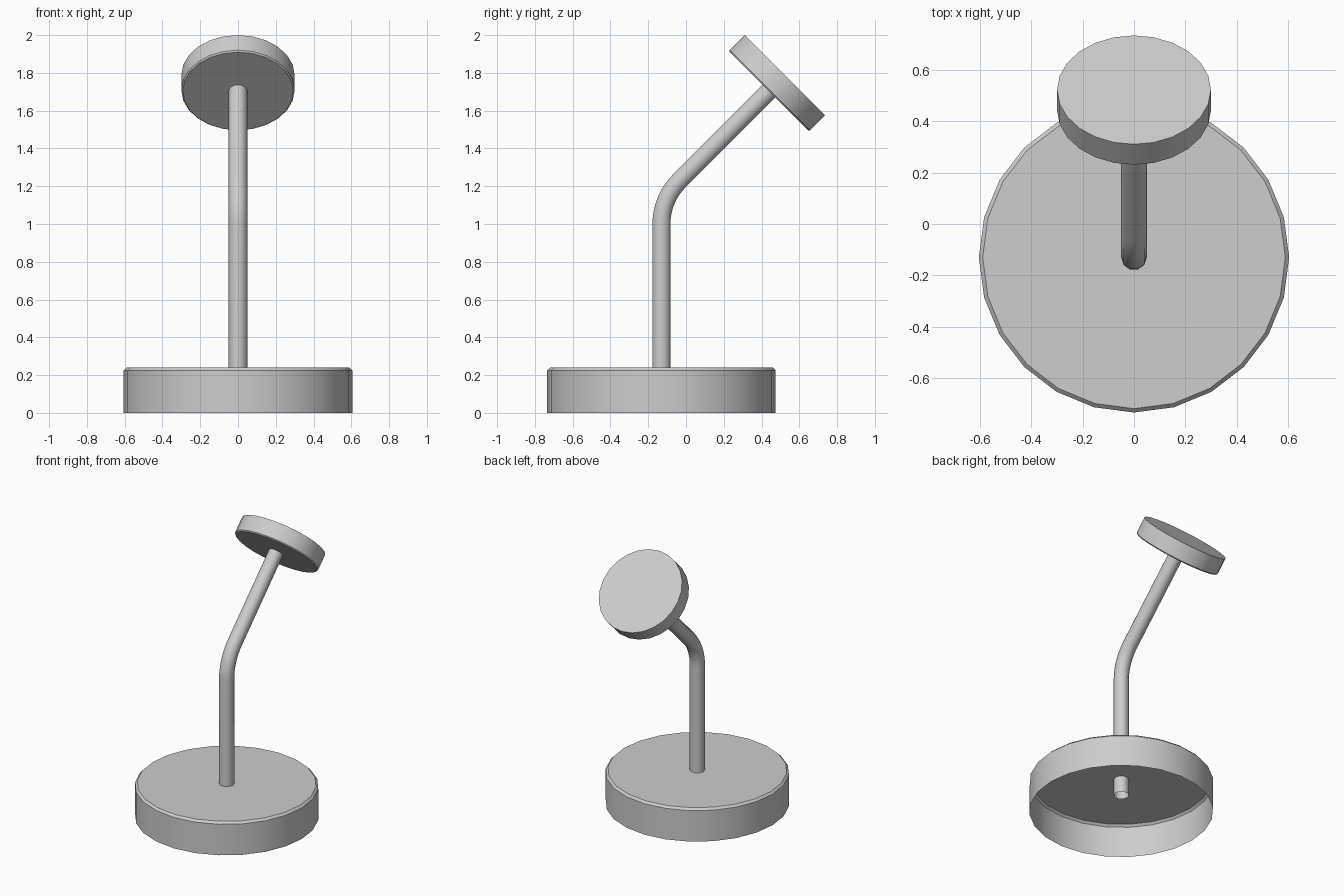
import bpy, bmesh, math
from mathutils import Matrix, Vector

cube = bpy.data.objects.get("Cube")
if cube:
    bpy.data.objects.remove(cube)

grey = bpy.data.materials.new("light_grey")
grey.use_nodes = True
COLOUR = (0.61, 0.61, 0.61, 1)
grey.diffuse_color = COLOUR
grey.node_tree.nodes["Principled BSDF"].inputs["Base Color"].default_value = COLOUR

POST_Y = -0.13
TILT = math.radians(45)


def loft(name, rings, cap_start=False, cap_end=False):
    """Join rings of points into one smooth-shaded skin, with optional end caps."""
    bm = bmesh.new()
    loops = [[bm.verts.new(p) for p in ring] for ring in rings]
    n = len(loops[0])
    for a, b in zip(loops, loops[1:]):
        for i in range(n):
            j = (i + 1) % n
            bm.faces.new((a[i], a[j], b[j], b[i]))
    if cap_start:
        bm.faces.new(loops[0][::-1])
    if cap_end:
        bm.faces.new(loops[-1])
    mesh = bpy.data.meshes.new(name)
    bm.to_mesh(mesh)
    bm.free()
    mesh.materials.append(grey)
    obj = bpy.data.objects.new(name, mesh)
    bpy.context.collection.objects.link(obj)
    bpy.ops.object.select_all(action="DESELECT")
    obj.select_set(True)
    bpy.context.view_layer.objects.active = obj
    bpy.ops.object.shade_smooth_by_angle(angle=math.radians(40))
    return obj


def circle(radius, sides, z=0.0):
    steps = [2 * math.pi * i / sides for i in range(sides)]
    return [Vector((radius * math.cos(a), radius * math.sin(a), z)) for a in steps]


# Base: hollow drum, open underneath, with a chamfered top edge
base = loft("base", [circle(0.605, 24, 0), circle(0.605, 24, 0.225),
                     circle(0.59, 24, 0.24)], cap_end=True)
base.location.y = POST_Y

# Post: open tube, straight up, bent back by 45 degrees, then straight to the head
BEND_R, BEND_Z, SEGMENTS = 0.324, 1.0, 8
path = [(POST_Y, 0.12, 0.0)]
for i in range(SEGMENTS + 1):
    a = TILT * i / SEGMENTS
    path.append((POST_Y + BEND_R * (1 - math.cos(a)), BEND_Z + BEND_R * math.sin(a), a))
path.append((0.47, 1.735, TILT))
loft("post", [[Matrix.Translation((0, y, z)) @ Matrix.Rotation(-a, 4, "X") @ p
               for p in circle(0.05, 10)] for y, z, a in path])

# Head: closed tilted disc, chamfered on the post side
head = loft("head", [circle(0.2925, 24, -0.12), circle(0.30, 24, -0.1125),
                     circle(0.30, 24, 0)], cap_start=True, cap_end=True)
head.location = (0, 0.523, 1.788)
head.rotation_euler.x = -TILT
